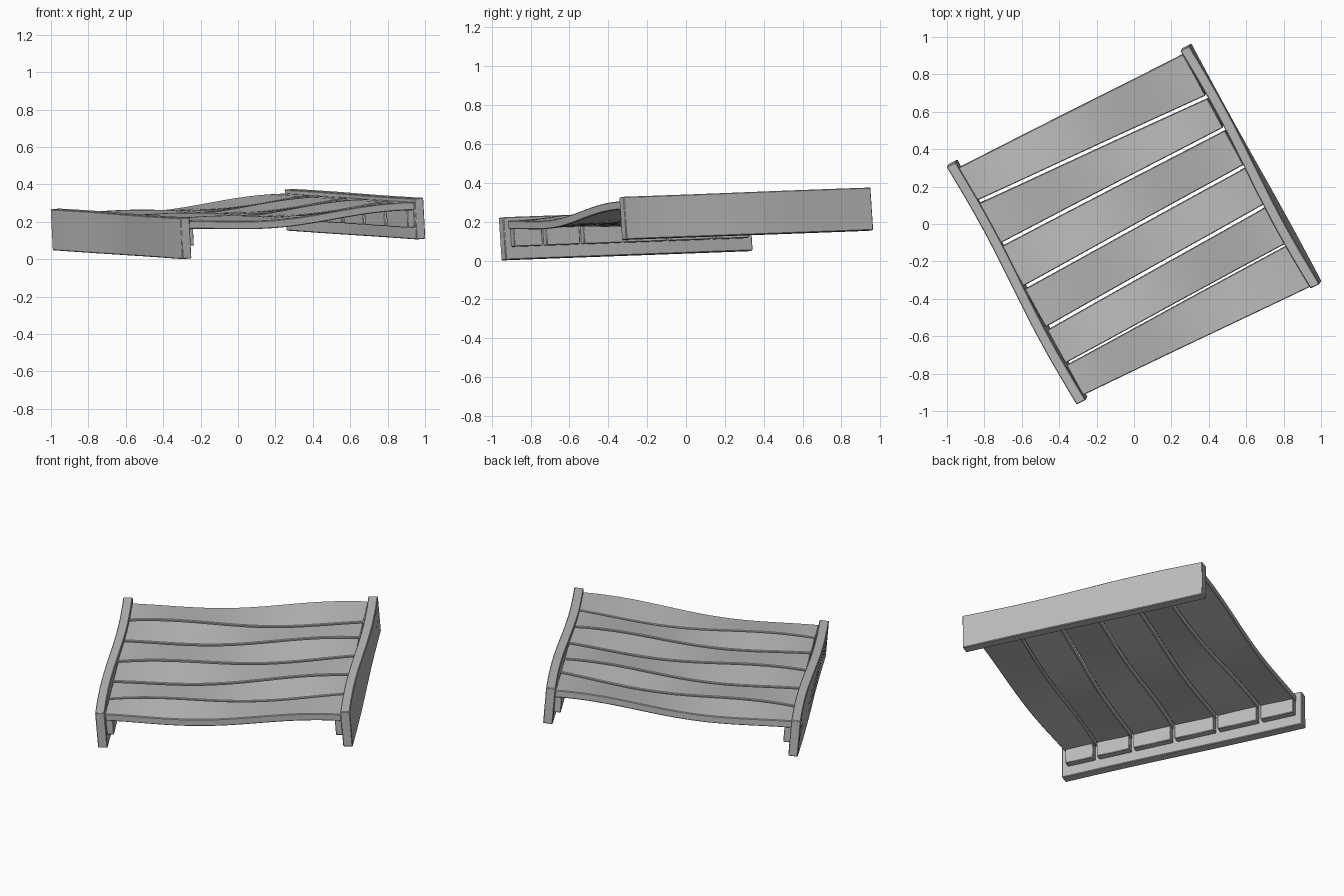
import bpy, math
from mathutils import Vector

cube = bpy.data.objects.get("Cube")
if cube:
    bpy.data.objects.remove(cube)

wood = bpy.data.materials.new("grey_wood")
wood.use_nodes = True
GREY = (0.5, 0.5, 0.5, 1)
wood.diffuse_color = GREY
wood.node_tree.nodes["Principled BSDF"].inputs["Base Color"].default_value = GREY

# Tilted frame: V runs along the planks, U along the end boards, W is up
V = Vector((1.25, 0.62, 0.105)).normalized()
U = Vector((-0.69, 1.26, 0.047)).normalized()
W = V.cross(U).normalized()
CENTRE = Vector((0, 0, 0.188))


def place(v, u, w):
    return CENTRE + V * v + U * u + W * w


def beam(name, section, steps, bevel=0.004):
    """Sweep a four-cornered section; section(t) gives its corners for t in 0..1."""
    verts, faces = [], []
    for i in range(steps + 1):
        verts += [place(*c) for c in section(i / steps)]
    for i in range(steps):
        for k in range(4):
            a, b = i * 4 + k, i * 4 + (k + 1) % 4
            faces.append((a, b, b + 4, a + 4))
    last = steps * 4
    faces += [(3, 2, 1, 0), (last, last + 1, last + 2, last + 3)]
    mesh = bpy.data.meshes.new(name)
    mesh.from_pydata(verts, [], faces)
    mesh.materials.append(wood)
    obj = bpy.data.objects.new(name, mesh)
    bpy.context.collection.objects.link(obj)
    # Consistent outward normals
    import bmesh
    bm = bmesh.new()
    bm.from_mesh(mesh)
    bmesh.ops.recalc_face_normals(bm, faces=bm.faces)
    bm.to_mesh(mesh)
    bm.free()
    mod = obj.modifiers.new("worn_edges", "BEVEL")
    mod.width, mod.segments = bevel, 1
    mod.limit_method = "ANGLE"
    bpy.ops.object.select_all(action="DESELECT")
    obj.select_set(True)
    bpy.context.view_layer.objects.active = obj
    bpy.ops.object.shade_smooth_by_angle(angle=math.radians(30))
    return obj


# End boards, gently bowed along their length
def end_board(name, centre):
    def section(t):
        u = (t - 0.5) * 1.45
        bow = -0.01 * math.sin(2 * math.pi * t)
        lo, hi = centre - 0.027, centre + 0.027
        return [(lo - bow * 0.3, u, -0.11), (hi - bow * 0.3, u, -0.11),
                (hi + bow, u, 0.11), (lo + bow, u, 0.11)]
    beam(name, section, 24)


end_board("right_end_board", -0.7)
end_board("left_end_board", 0.7)

# Plank edges along U, at the right and left ends of the planks
right_edges = [-0.70, -0.51, -0.29, -0.04, 0.22, 0.48, 0.70]
left_edges = [-0.72, -0.46, -0.22, 0.017, 0.245, 0.44, 0.71]
REACH = 0.675


def plank(i):
    gap = 0.003 if i == 0 else 0.009
    far_gap = 0.003 if i == 0 else 0.009
    if i == 0:
        far_gap = 0.003
    turn = 0.012 * (-1) ** i

    def section(t):
        near = right_edges[i] * (1 - t) + left_edges[i] * t + gap
        far = right_edges[i + 1] * (1 - t) + left_edges[i + 1] * t - far_gap
        sag = -0.03 * math.sin(math.pi * t) ** 2
        twist = turn * math.sin(2 * math.pi * t)
        v = (2 * t - 1) * REACH
        a, b = sag - twist, sag + twist
        return [(v, near, 0.047 + a), (v, far, 0.047 + b),
                (v, far, 0.09 + b), (v, near, 0.09 + a)]
    beam("plank_%d" % (i + 1), section, 24)


# Support block beneath a plank end, against the end board
def support(name, inner, outer, near, far):
    def section(t):
        v = inner + (outer - inner) * t
        return [(v, near, -0.045), (v, far, -0.045),
                (v, far, 0.05), (v, near, 0.05)]
    beam(name, section, 1, 0.003)


for i in range(6):
    plank(i)
    for side, sign, edges in (("right", -1, right_edges), ("left", 1, left_edges)):
        support("%s_support_%d" % (side, i + 1), sign * 0.635, sign * REACH,
                edges[i] + 0.012, edges[i + 1] - 0.012)
